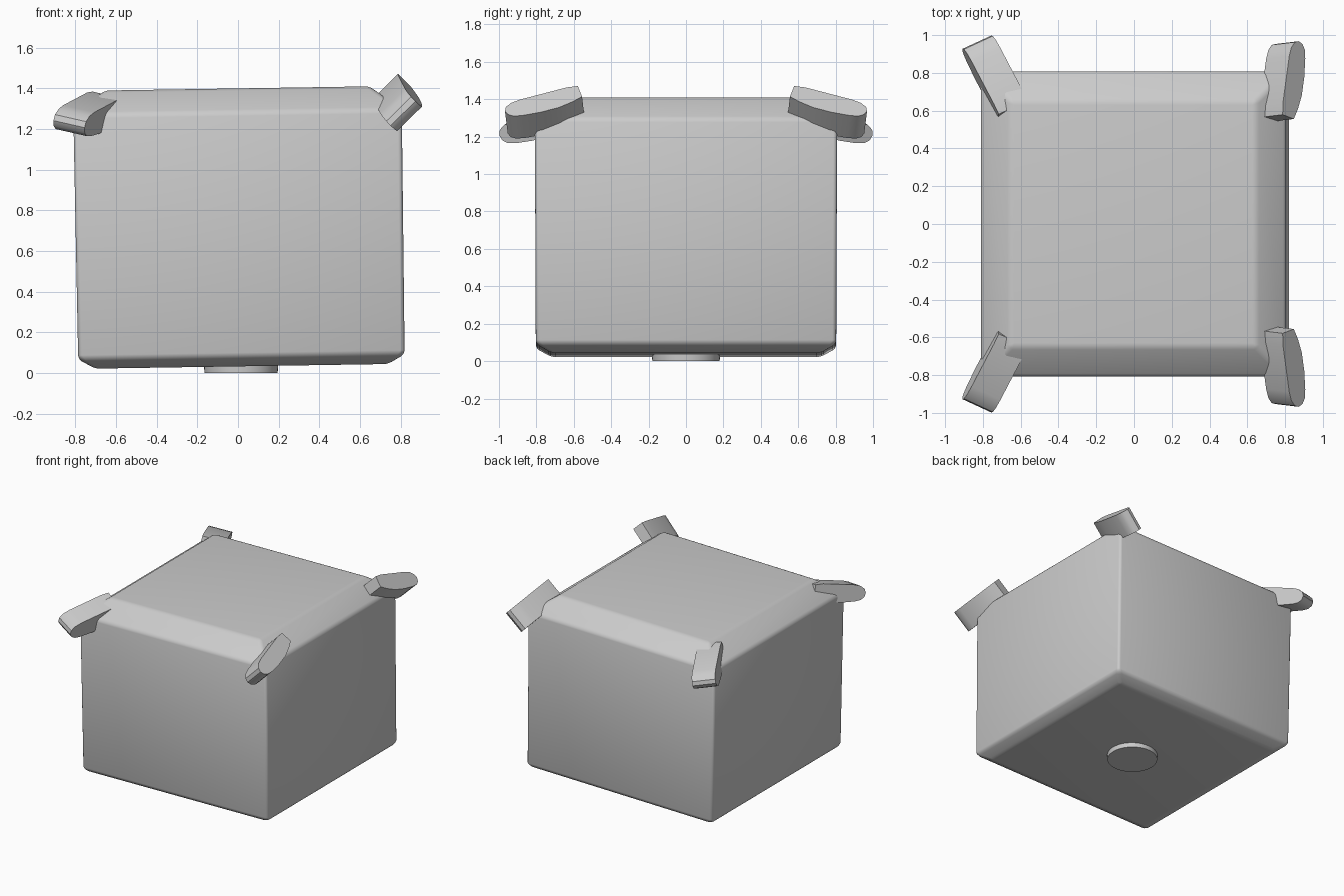
import bpy
import bmesh
import math
from mathutils import Vector

cube = bpy.data.objects.get("Cube")
if cube:
    bpy.data.objects.remove(cube, do_unlink=True)

# One plain grey for every part
grey = bpy.data.materials.new("plain_grey")
grey.use_nodes = True
COLOUR = (0.6, 0.6, 0.6, 1.0)
grey.diffuse_color = COLOUR
grey.node_tree.nodes["Principled BSDF"].inputs["Base Color"].default_value = COLOUR


def finish(name, bm, bevel=0.0, angle=30):
    bmesh.ops.recalc_face_normals(bm, faces=bm.faces)
    mesh = bpy.data.meshes.new(name)
    bm.to_mesh(mesh)
    bm.free()
    mesh.materials.append(grey)
    obj = bpy.data.objects.new(name, mesh)
    bpy.context.collection.objects.link(obj)
    bpy.ops.object.select_all(action="DESELECT")
    obj.select_set(True)
    bpy.context.view_layer.objects.active = obj
    if bevel:
        mod = obj.modifiers.new("soft_edges", "BEVEL")
        mod.width = bevel
        mod.segments = 3
        mod.limit_method = "ANGLE"
        mod.angle_limit = math.radians(20)
        bpy.ops.object.modifier_apply(modifier=mod.name)
    bpy.ops.object.shade_smooth_by_angle(angle=math.radians(angle))
    return obj


# Body: square rings stacked by height, with wide chamfers, slightly tilted
bm = bmesh.new()
rings = []
for z, half in ((0.033, 0.72), (0.08, 0.803), (1.285, 0.808), (1.4, 0.65)):
    rings.append([bm.verts.new((sx * half, sy * half, z))
                  for sx, sy in ((-1, -1), (1, -1), (1, 1), (-1, 1))])
for low, high in zip(rings, rings[1:]):
    for i in range(4):
        j = (i + 1) % 4
        bm.faces.new((low[i], low[j], high[j], high[i]))
bm.faces.new(rings[0])
bm.faces.new(rings[-1])
body = finish("body", bm, bevel=0.02)
body.rotation_euler.y = math.radians(-0.9)
body.location.x = 0.018

# Round foot under the body
bm = bmesh.new()
bmesh.ops.create_cone(bm, cap_ends=True, segments=48, radius1=0.18,
                      radius2=0.183, depth=0.05)
foot = finish("round_foot", bm)
foot.location = (0.015, 0, 0.025)

# Corner tabs: leaf profile (along, thickness) swept across the tab width
LEAF = ((-0.06, 0.045), (0, 0.055), (0.26, 0.055), (0.31, 0.048), (0.345, 0.028),
        (0.358, 0), (0.35, -0.03), (0.325, -0.052), (0.28, -0.064),
        (0.18, -0.075), (0.08, -0.075), (0, -0.06), (-0.06, -0.04))
TAB_WIDTH = 0.172


def corner_tab(name, root, along, across, flip_y):
    root = Vector(root)
    along = Vector(along).normalized()
    across = Vector(across)
    across = (across - along * across.dot(along)).normalized()
    up = along.cross(across)
    if up.z < 0:
        up.negate()
    bm = bmesh.new()
    ends = []
    for side in (-0.5, 0.5):
        pts = [root + along * a + up * t + across * side * TAB_WIDTH for a, t in LEAF]
        ends.append([bm.verts.new((p.x, p.y * flip_y, p.z)) for p in pts])
    n = len(LEAF)
    for i in range(n):
        j = (i + 1) % n
        bm.faces.new((ends[0][i], ends[0][j], ends[1][j], ends[1][i]))
    bm.faces.new(ends[0])
    bm.faces.new(ends[1])
    finish(name, bm, angle=35)


for label, flip in (("front", 1), ("back", -1)):
    corner_tab(label + "_left_tab", (0.765, -0.617, 1.366),
               (0.13, -0.96, -0.25), (-0.7, 0, -0.72), flip)
    corner_tab(label + "_right_tab", (-0.67, -0.655, 1.31),
               (-0.16, -0.305, -0.085), (0.9, -0.4, -0.2), flip)
